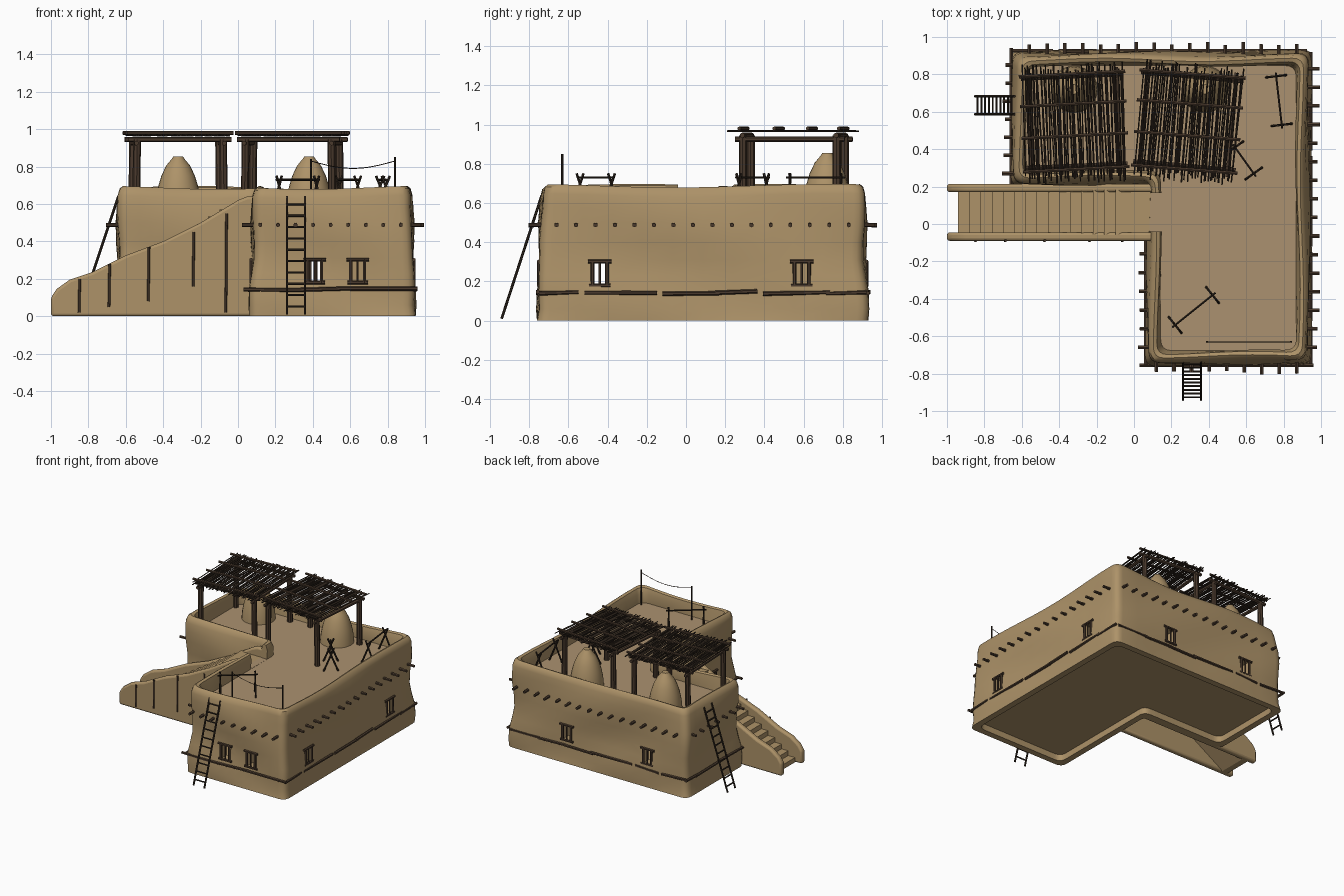
import bpy, bmesh, math, random
from mathutils import Vector, Matrix

random.seed(4)
if "Cube" in bpy.data.objects:
    bpy.data.objects.remove(bpy.data.objects["Cube"])


def material(name, rgb):
    m = bpy.data.materials.new(name)
    m.use_nodes = True
    m.diffuse_color = (*rgb, 1)
    m.node_tree.nodes["Principled BSDF"].inputs["Base Color"].default_value = (*rgb, 1)
    return m


CLAY = material("clay", (0.42, 0.29, 0.14))
ROOF = material("roof_clay", (0.41, 0.285, 0.16))
WOOD = material("brown_wood", (0.068, 0.042, 0.026))
DARK = material("dark_wood", (0.03, 0.02, 0.013))


def finish(name, bm, *mats, smooth=True):
    bmesh.ops.recalc_face_normals(bm, faces=bm.faces)
    me = bpy.data.meshes.new(name)
    bm.to_mesh(me)
    bm.free()
    ob = bpy.data.objects.new(name, me)
    bpy.context.collection.objects.link(ob)
    for m in mats:
        me.materials.append(m)
    if smooth:
        smooth_shade(ob)
    return ob


def smooth_shade(ob):
    bpy.ops.object.select_all(action="DESELECT")
    ob.select_set(True)
    bpy.context.view_layer.objects.active = ob
    bpy.ops.object.shade_smooth_by_angle(angle=math.radians(40))


def rod(bm, a, b, r, sides=6):
    a, b = Vector(a), Vector(b)
    d = b - a
    mat = Matrix.Translation((a + b) / 2) @ d.to_track_quat("Z", "Y").to_matrix().to_4x4()
    bmesh.ops.create_cone(bm, cap_ends=True, segments=sides, radius1=r, radius2=r,
                          depth=d.length, matrix=mat)


def box(bm, lo, hi):
    lo, hi = Vector(lo), Vector(hi)
    mat = Matrix.Translation((lo + hi) / 2) @ Matrix.Diagonal((*(hi - lo), 1))
    bmesh.ops.create_cube(bm, size=1, matrix=mat)


def extrude_profile(bm, pts, y0, y1):
    f = bm.faces.new([bm.verts.new((x, y0, z)) for x, z in pts])
    ext = bmesh.ops.extrude_face_region(bm, geom=[f])["geom"]
    bmesh.ops.translate(bm, vec=(0, y1 - y0, 0),
                        verts=[v for v in ext if isinstance(v, bmesh.types.BMVert)])


# L-shaped footprint: corner position and inward direction
CORNERS = [((0.06, -0.76), (1, 1)), ((0.95, -0.76), (-1, 1)), ((0.95, 0.93), (-1, -1)),
           ((-0.66, 0.93), (1, -1)), ((-0.66, 0.2), (1, 1)), ((0.06, 0.2), (1, 1))]


def outline(inset, radius=0.06, steps=10):
    c = [Vector(p) + Vector(s) * inset for p, s in CORNERS]
    pts = []
    for i, p in enumerate(c):
        nxt = c[(i + 1) % len(c)]
        d0, d1 = (p - c[i - 1]).normalized(), (nxt - p).normalized()
        a, b = p - d0 * radius, p + d1 * radius
        for k in range(5):
            t = k / 4
            pts.append(a * (1 - t) ** 2 + p * 2 * t * (1 - t) + b * t * t)
        end = nxt - d1 * radius
        pts += [b.lerp(end, k / steps) for k in range(1, steps)]
    return pts


def loft(rings, wave=0.0):
    """Stack of outlines (z, inset), softly uneven like hand-laid clay."""
    bm = bmesh.new()
    loops = []
    for n, (z, inset) in enumerate(rings):
        w = wave if 0 < n < len(rings) - 1 else 0
        loop = []
        for p, q in zip(outline(inset), outline(inset + 0.01)):
            p = p + (q - p) * w * math.sin(6 * p.x + 5 * p.y + 11 * z)
            dz = w * 0.01 * math.sin(5 * p.x - 4 * p.y) if z > 0.6 else 0
            loop.append(bm.verts.new((p.x, p.y, z + dz)))
        loops.append(loop)
    for lo, hi in zip(loops, loops[1:]):
        for i in range(len(lo)):
            j = (i + 1) % len(lo)
            bm.faces.new((lo[i], lo[j], hi[j], hi[i]))
    bm.faces.new(loops[0])
    bm.faces.new(loops[-1])
    return bm


# Building shell with parapet
walls = finish("clay_walls", loft([
    (0, 0), (0.06, 0.004), (0.15, 0.008), (0.23, 0.016), (0.31, 0.02), (0.4, 0.016),
    (0.5, 0.014), (0.58, 0.02), (0.64, 0.026), (0.675, 0.036), (0.688, 0.052),
    (0.68, 0.07), (0.64, 0.08), (0.57, 0.083)], 0.9), CLAY, ROOF, smooth=False)

# Windows: wall axis, position along wall, wall coordinate, outward sign
WINDOWS = [("x", 0.41, -0.745, -1), ("x", 0.64, -0.745, -1), ("x", 0.42, 0.915, 1),
           ("x", -0.3, 0.915, 1), ("y", -0.44, 0.935, 1), ("y", 0.59, 0.935, 1),
           ("y", -0.44, 0.075, -1)]


def on_wall(axis, u, depth, z):
    return (u, depth, z) if axis == "x" else (depth, u, z)


holes = bmesh.new()
for axis, u, w, s in WINDOWS:
    box(holes, on_wall(axis, u - 0.04, w - 0.11, 0.18), on_wall(axis, u + 0.04, w + 0.11, 0.3))
box(holes, (0, -0.04, 0.571), (0.17, 0.165, 0.9))
cutters = [finish("interior_cutter", loft([(0.09, 0.09), (0.53, 0.09)])),
           finish("base_cutter", loft([(-0.1, 0.05), (0.05, 0.05)])),
           finish("opening_cutter", holes)]
for c in cutters:
    c.hide_render = True
    mod = walls.modifiers.new(c.name, "BOOLEAN")
    mod.operation, mod.solver, mod.object = "DIFFERENCE", "EXACT", c
dg = bpy.context.evaluated_depsgraph_get()
walls.data = bpy.data.meshes.new_from_object(walls.evaluated_get(dg))
walls.modifiers.clear()
for c in cutters:
    bpy.data.objects.remove(c)
for p in walls.data.polygons:
    p.material_index = 1 if p.normal.z > 0.95 and 0.56 < p.center.z < 0.58 else 0
smooth_shade(walls)

# Window frames and bars
bm = bmesh.new()
for axis, u, w, s in WINDOWS:
    d = w + s * 0.005
    for z, half in ((0.302, 0.06), (0.18, 0.055)):
        rod(bm, on_wall(axis, u - half, d, z), on_wall(axis, u + half, d, z), 0.01)
    for off, r in ((-0.037, 0.01), (0.037, 0.01), (0, 0.006)):
        rod(bm, on_wall(axis, u + off, d, 0.175), on_wall(axis, u + off, d, 0.305), r)
finish("window_frames", bm, WOOD)

# Roof beam ends and low timber bands: axis, from, to, wall coordinate, sign
SIDES = [("x", 0.12, 0.87, -0.76, -1), ("y", -0.66, 0.83, 0.95, 1), ("x", -0.56, 0.87, 0.93, 1),
         ("y", 0.27, 0.85, -0.66, -1), ("y", -0.66, -0.16, 0.06, -1)]
pegs, bands = bmesh.new(), bmesh.new()
for axis, a, b, w, s in SIDES:
    n = round((b - a) / 0.098)
    for i in range(n + 1):
        u = a + (b - a) * i / n
        rod(pegs, on_wall(axis, u, w - s * 0.05, 0.49),
            on_wall(axis, u, w + s * random.uniform(0.025, 0.045), 0.487), 0.011)
    u = a - 0.09
    while u < b + 0.05:
        e = min(u + random.uniform(0.2, 0.4), b + 0.09)
        rod(bands, on_wall(axis, u, w - s * 0.004, random.uniform(0.135, 0.15)),
            on_wall(axis, e, w - s * 0.004, random.uniform(0.135, 0.15)), 0.011)
        u = e + random.choice((-0.02, 0.03))
finish("roof_beam_ends", pegs, WOOD)
finish("timber_bands", bands, WOOD)

# Staircase: hollow stepped strip between two sloping walls
bm = bmesh.new()
N = 15
run, rise = 0.9 / N, 0.57 / N
pts = [(-0.94, 0)]
for i in range(N):
    x = -0.94 + i * run
    pts += [(x, (i + 1) * rise), (x + run, (i + 1) * rise)]
pts += [(0.12, 0.57), (0.12, 0.53), (-0.04, 0.52), (-0.89, 0)]
extrude_profile(bm, pts, -0.06, 0.185)
finish("stair_steps", bm, CLAY, smooth=False)

SLOPE = [(-1, 0.1), (-0.97, 0.145), (-0.9, 0.195), (-0.78, 0.235), (-0.6, 0.325),
         (-0.4, 0.4), (-0.2, 0.5), (0, 0.62), (0.05, 0.64), (0.11, 0.64)]
for name, y0, y1 in (("stair_front_wall", -0.09, -0.045), ("stair_back_wall", 0.17, 0.215)):
    bm = bmesh.new()
    extrude_profile(bm, [(-1, 0)] + SLOPE + [(0.11, 0)], y0, y1)
    wall = finish(name, bm, CLAY)
    bev = wall.modifiers.new("soft_edges", "BEVEL")
    bev.width, bev.segments = 0.015, 3

# Upright timbers set into the stair wall
bm = bmesh.new()
for x, z0, z1 in ((-0.85, 0.02, 0.2), (-0.69, 0.05, 0.28), (-0.48, 0.08, 0.37),
                  (-0.24, 0.16, 0.45), (-0.065, 0.02, 0.55)):
    rod(bm, (x, -0.088, z0), (x + 0.004, -0.088, z1), 0.008)
finish("stair_wall_timbers", bm, WOOD)

# Domed ovens
PROFILE = [(0.125, 0.57), (0.12, 0.63), (0.108, 0.69), (0.09, 0.75), (0.064, 0.805),
           (0.035, 0.84), (0.025, 0.855), (0, 0.855)]
for name, x in (("right_dome", -0.32), ("left_dome", 0.38)):
    bm = bmesh.new()
    vs = [bm.verts.new((x + r, 0.72, z)) for r, z in PROFILE]
    es = [bm.edges.new(p) for p in zip(vs, vs[1:])]
    bmesh.ops.spin(bm, geom=vs + es, cent=(x, 0.72, 0), axis=(0, 0, 1),
                   angle=math.tau, steps=24)
    bmesh.ops.remove_doubles(bm, verts=bm.verts, dist=0.0005)
    finish(name, bm, CLAY)

# Shade canopies: posts, beams and a mat of thin sticks
for side, cx, turn in (("right", -0.32, 2.5), ("left", 0.29, -5)):
    place = Matrix.Translation((cx, 0.54, 0)) @ Matrix.Rotation(math.radians(turn), 4, "Z")
    frame, mat = bmesh.new(), bmesh.new()
    for sx in (-1, 1):
        rod(frame, (sx * 0.235, -0.27, 0.925), (sx * 0.235, 0.29, 0.925), 0.013)
        for y in (-0.23, 0.25):
            rod(frame, (sx * 0.235, y, 0.56), (sx * 0.23, y, 0.945), 0.021, 8)
    for y in (-0.23, 0.25):
        rod(frame, (-0.275, y, 0.945), (0.275, y, 0.945), 0.014)
    for y in (-0.25, -0.07, 0.1, 0.26):
        rod(frame, (-0.285, y, 0.98), (0.285, y + 0.005, 0.98), 0.01)
    for i in range(52):
        x = -0.265 + 0.53 * i / 51
        r = random.uniform(0.0035, 0.0052)
        rod(mat, (x + random.uniform(-0.008, 0.008), random.uniform(-0.325, -0.27), 0.966),
            (x + random.uniform(-0.008, 0.008), random.uniform(0.26, 0.325), 0.966), r, 5)
    for b, name, m in ((frame, "canopy_frame", WOOD), (mat, "canopy_sticks", DARK)):
        b.transform(place)
        finish(side + "_" + name, b, m)

# Drying racks with crossed legs
bm = bmesh.new()
for a, b in (((0.76, 0.79), (0.79, 0.53)), ((0.64, 0.27), (0.54, 0.41)),
             ((0.22, -0.54), (0.42, -0.38))):
    a, b = Vector((*a, 0.73)), Vector((*b, 0.73))
    d = (b - a).normalized()
    side = Vector((-d.y, d.x, 0)) * 0.055
    rod(bm, a - d * 0.02, b + d * 0.02, 0.006)
    for p in (a, b):
        for s in (-1, 1):
            rod(bm, p + side * s - Vector((0, 0, 0.165)),
                p - side * s * 0.4 + Vector((0, 0, 0.02)), 0.007)
finish("drying_racks", bm, DARK)

# Clothes line
bm = bmesh.new()
rod(bm, (0.39, -0.63, 0.56), (0.39, -0.63, 0.84), 0.006)
rod(bm, (0.84, -0.63, 0.56), (0.84, -0.63, 0.85), 0.006)
rope = [(0.39 + 0.045 * i, -0.63, 0.83 - 0.04 * math.sin(math.pi * i / 10)) for i in range(11)]
for p, q in zip(rope, rope[1:]):
    rod(bm, p, q, 0.0025, 4)
finish("clothes_line", bm, DARK)


# Leaning ladders
def ladder(name, foot, top, across):
    bm = bmesh.new()
    foot, top, across = Vector(foot), Vector(top), Vector(across)
    for s in (-1, 1):
        rod(bm, foot + across * s, top + across * s, 0.007)
    for i in range(10):
        p = foot.lerp(top, (i + 0.7) / 10.4)
        rod(bm, p - across * 1.1, p + across * 1.1, 0.006)
    finish(name, bm, DARK)


ladder("front_ladder", (0.31, -0.94, 0.01), (0.31, -0.735, 0.64), (0.048, 0, 0))
ladder("side_ladder", (-0.85, 0.635, 0.01), (-0.64, 0.635, 0.64), (0, 0.048, 0))
